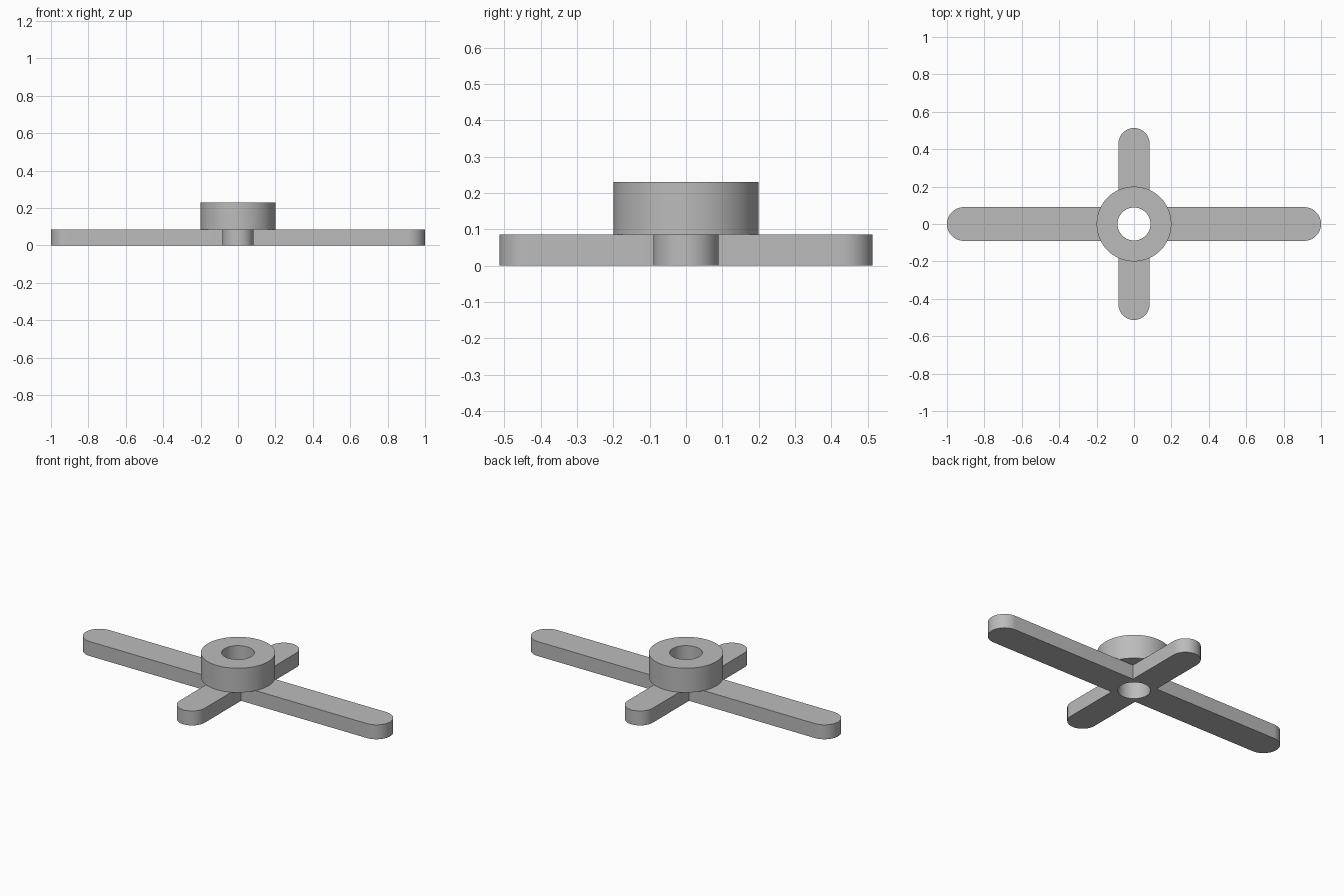
import bpy, bmesh
from math import pi, cos, sin

cube = bpy.data.objects.get("Cube")
if cube:
    bpy.data.objects.remove(cube)

ARM_TOP, HUB_TOP = 0.086, 0.23
HUB_R, HOLE_R = 0.2, 0.088
LONG_HALF, LONG_R = 1.0, 0.09
SHORT_HALF, SHORT_R = 0.513, 0.083
SEGMENTS = 64

grey = bpy.data.materials.new("plain grey")
grey.use_nodes = True
colour = (0.5, 0.5, 0.5, 1)
grey.diffuse_color = colour
grey.node_tree.nodes["Principled BSDF"].inputs["Base Color"].default_value = colour


def arc(cx, cy, r, start, end, steps):
    angles = [start + (end - start) * i / steps for i in range(steps + 1)]
    return [(cx + r * cos(a), cy + r * sin(a)) for a in angles]


def extrude_outline(name, points, bottom, top):
    bm = bmesh.new()
    face = bm.faces.new([bm.verts.new((x, y, bottom)) for x, y in points])
    result = bmesh.ops.extrude_face_region(bm, geom=[face], use_keep_orig=True)
    raised = [g for g in result["geom"] if isinstance(g, bmesh.types.BMVert)]
    bmesh.ops.translate(bm, verts=raised, vec=(0, 0, top - bottom))
    bmesh.ops.recalc_face_normals(bm, faces=bm.faces)
    mesh = bpy.data.meshes.new(name)
    bm.to_mesh(mesh)
    bm.free()
    mesh.materials.append(grey)
    obj = bpy.data.objects.new(name, mesh)
    bpy.context.collection.objects.link(obj)
    return obj


def circle(r):
    return arc(0, 0, r, 0, 2 * pi, SEGMENTS)[:-1]


# Cross of four round-ended arms, drawn as one outline
outline = []
for i in range(4):
    turn = i * pi / 2
    half, r = (LONG_HALF, LONG_R) if i % 2 == 0 else (SHORT_HALF, SHORT_R)
    reach = half - r
    outline += arc(reach * cos(turn), reach * sin(turn), r,
                   turn - pi / 2, turn + pi / 2, SEGMENTS // 2)
    # Inner corner between this arm and the next
    outline.append((SHORT_R * (1 if i in (0, 3) else -1),
                    LONG_R * (1 if i < 2 else -1)))
arms = extrude_outline("cross_arms", outline, 0, ARM_TOP)

# Raised hub on the crossing
hub = extrude_outline("hub_ring", circle(HUB_R), ARM_TOP, HUB_TOP)

# Bore through hub and arms
bore = extrude_outline("bore_cutter", circle(HOLE_R), -0.1, HUB_TOP + 0.1)
bore.hide_render = True
bore.hide_set(True)

for obj in (arms, hub):
    cut = obj.modifiers.new("bore", "BOOLEAN")
    cut.operation = "DIFFERENCE"
    cut.solver = "EXACT"
    cut.object = bore
    bpy.ops.object.select_all(action="DESELECT")
    obj.select_set(True)
    bpy.context.view_layer.objects.active = obj
    bpy.ops.object.modifier_apply(modifier=cut.name)
    bpy.ops.object.shade_smooth_by_angle(angle=pi / 6)

bpy.data.objects.remove(bore)
